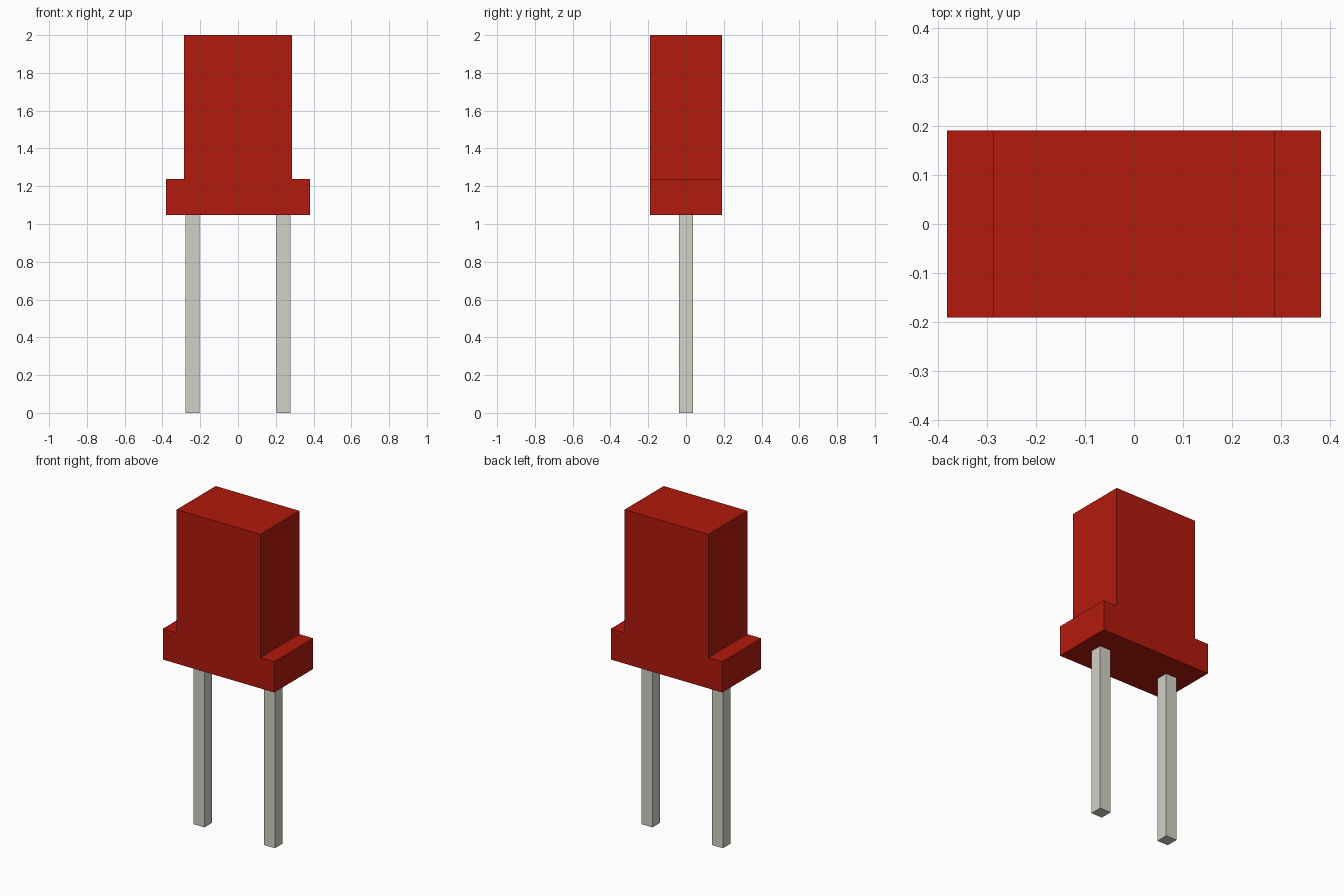
import bpy
import bmesh

cube = bpy.data.objects.get("Cube")
if cube:
    bpy.data.objects.remove(cube, do_unlink=True)


def material(name, rgb):
    mat = bpy.data.materials.new(name)
    mat.use_nodes = True
    mat.diffuse_color = (*rgb, 1)
    bsdf = next(n for n in mat.node_tree.nodes if n.type == 'BSDF_PRINCIPLED')
    bsdf.inputs["Base Color"].default_value = (*rgb, 1)
    return mat


def extrude_profile(name, profile, depth, mat):
    """Extrude an x-z outline along y, centred on y = 0."""
    bm = bmesh.new()
    face = bm.faces.new([bm.verts.new((x, -depth / 2, z)) for x, z in profile])
    result = bmesh.ops.extrude_face_region(bm, geom=[face])
    moved = [v for v in result["geom"] if isinstance(v, bmesh.types.BMVert)]
    bmesh.ops.translate(bm, verts=moved, vec=(0, depth, 0))
    bmesh.ops.recalc_face_normals(bm, faces=bm.faces)
    mesh = bpy.data.meshes.new(name)
    bm.to_mesh(mesh)
    bm.free()
    mesh.materials.append(mat)
    obj = bpy.data.objects.new(name, mesh)
    bpy.context.collection.objects.link(obj)
    return obj


red = material("red plastic", (0.448, 0.010, 0.0039))
metal = material("light grey metal", (0.645, 0.638, 0.571))

# Body with a wider flange at its base
BASE, STEP, TOP = 1.048, 1.238, 2.0
right_half = [(0.381, BASE), (0.381, STEP), (0.286, STEP), (0.286, TOP)]
left_half = [(-x, z) for x, z in reversed(right_half)]
extrude_profile("body", right_half + left_half, 0.381, red)

# Two square leads under the body
LEAD, SPACING = 0.076, 0.241
for side, sign in (("left", 1), ("right", -1)):
    x0, x1 = sign * SPACING - LEAD / 2, sign * SPACING + LEAD / 2
    outline = [(x0, 0), (x1, 0), (x1, BASE), (x0, BASE)]
    extrude_profile(side + "_lead", outline, LEAD, metal)
